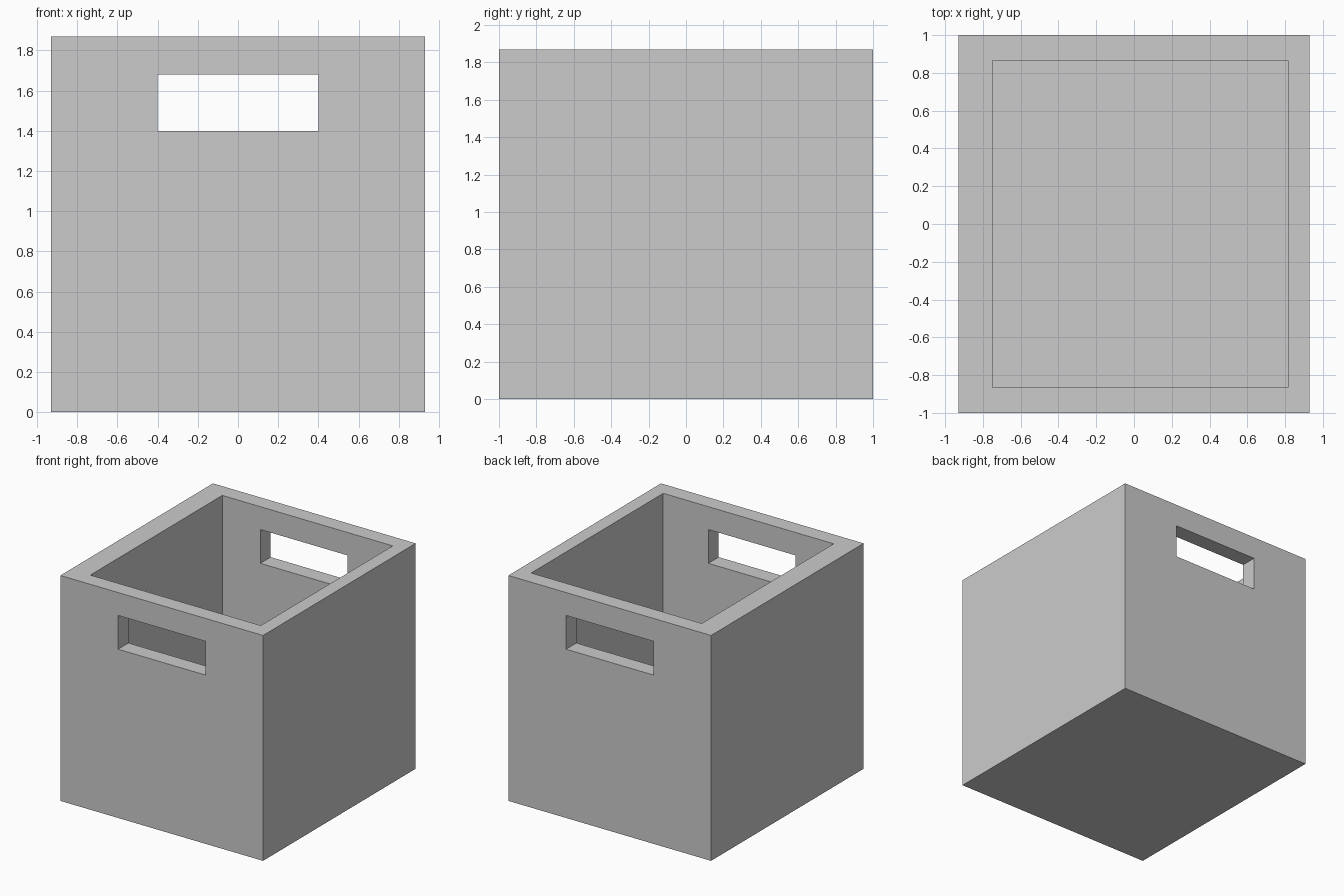
import bpy

if "Cube" in bpy.data.objects:
    bpy.data.objects.remove(bpy.data.objects["Cube"])


def box(name, lo, hi):
    """Axis-aligned box from its two opposite corners."""
    size = [h - l for l, h in zip(lo, hi)]
    centre = [(h + l) / 2 for l, h in zip(lo, hi)]
    bpy.ops.mesh.primitive_cube_add(size=1, location=centre)
    obj = bpy.context.object
    obj.name = name
    obj.scale = size
    bpy.ops.object.transform_apply(location=True, rotation=True, scale=True)
    return obj


def cut(target, cutter):
    """Subtract the cutter from the target, then remove the cutter."""
    cutter.hide_render = True
    mod = target.modifiers.new(cutter.name, 'BOOLEAN')
    mod.operation = 'DIFFERENCE'
    mod.solver = 'EXACT'
    mod.object = cutter
    bpy.context.view_layer.objects.active = target
    bpy.ops.object.modifier_apply(modifier=mod.name)
    bpy.data.objects.remove(cutter, do_unlink=True)


# Outer body of the storage bin
bin_body = box("storage_bin", (-0.93, -1.0, 0.0), (0.93, 1.0, 1.87))

# Open cavity, slightly off centre so the left wall is thicker
cut(bin_body, box("cavity", (-0.75, -0.865, 0.135), (0.815, 0.865, 2.2)))

# Handle slots through the front and back walls
cut(bin_body, box("handle_slots", (-0.4, -1.2, 1.4), (0.4, 1.2, 1.68)))
